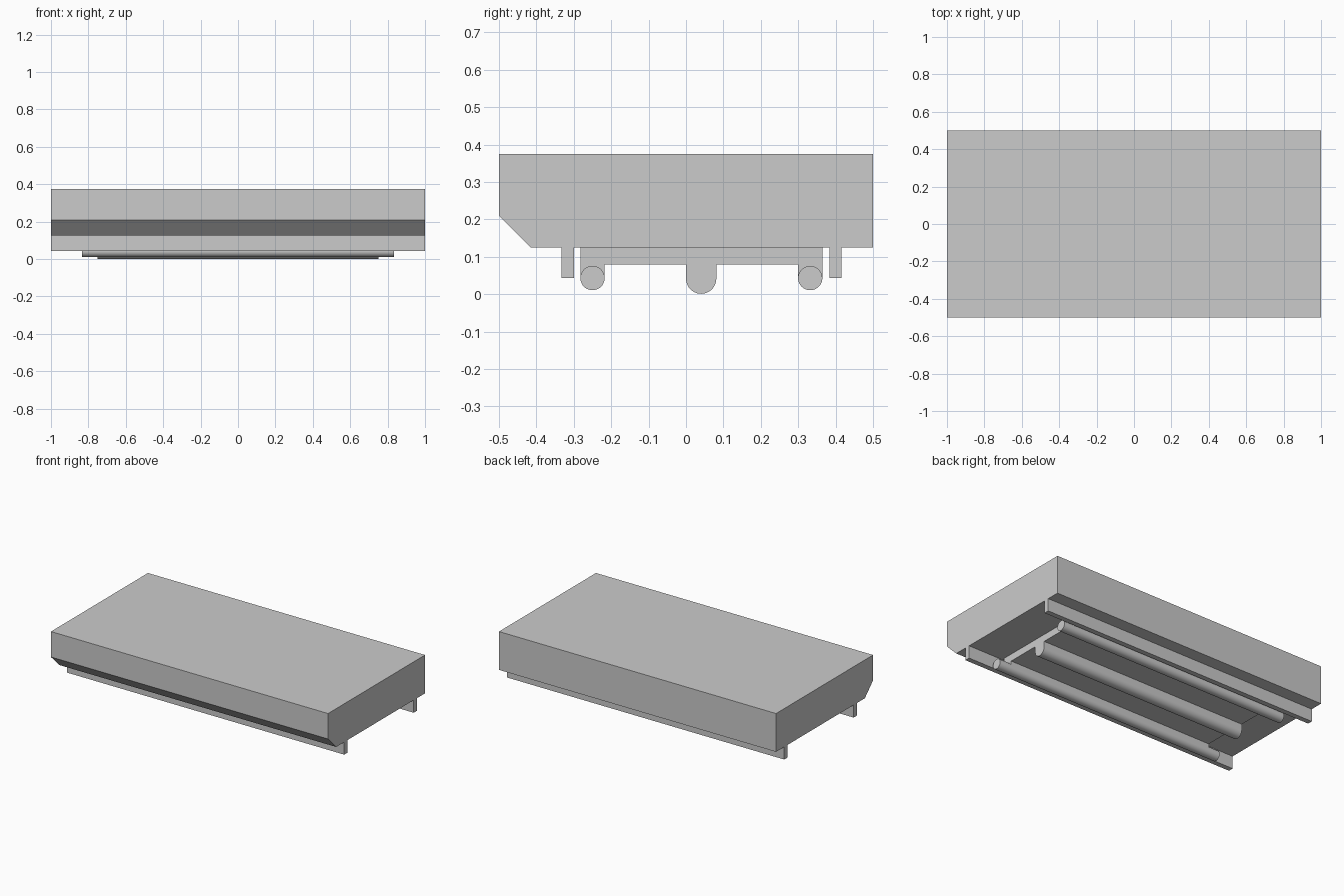
import bpy, bmesh, math

if "Cube" in bpy.data.objects:
    bpy.data.objects.remove(bpy.data.objects["Cube"])


def extrude_profile(name, points, half_length, smooth=False):
    """Extrude a closed (y, z) outline along x, centred on x = 0."""
    bm = bmesh.new()
    face = bm.faces.new([bm.verts.new((-half_length, y, z)) for y, z in points])
    ext = bmesh.ops.extrude_face_region(bm, geom=[face], use_keep_orig=True)
    verts = [v for v in ext["geom"] if isinstance(v, bmesh.types.BMVert)]
    bmesh.ops.translate(bm, verts=verts, vec=(2 * half_length, 0, 0))
    bmesh.ops.recalc_face_normals(bm, faces=bm.faces)
    mesh = bpy.data.meshes.new(name)
    bm.to_mesh(mesh)
    bm.free()
    obj = bpy.data.objects.new(name, mesh)
    bpy.context.collection.objects.link(obj)
    if smooth:
        bpy.ops.object.select_all(action='DESELECT')
        obj.select_set(True)
        bpy.context.view_layer.objects.active = obj
        bpy.ops.object.shade_smooth_by_angle(angle=math.radians(30))
    return obj


def arc(y, z, r, start, end, steps):
    angles = [math.radians(start + (end - start) * i / steps) for i in range(steps + 1)]
    return [(y + r * math.cos(a), z + r * math.sin(a)) for a in angles]


def rect(y0, y1, z0, z1):
    return [(y0, z0), (y1, z0), (y1, z1), (y0, z1)]


BASE, ROD_R, ROD_Z = 0.125, 0.0325, 0.043
FRONT_Y, BACK_Y, MID_Y, MID_R = -0.25, 0.332, 0.0405, 0.0405

# Main slab with chamfered lower front edge
extrude_profile("body", [(-0.5, 0.375), (-0.5, 0.209), (-0.416, BASE),
                         (0.5, BASE), (0.5, 0.375)], 1.0)

# Full-length rails under the slab
extrude_profile("front_rail", rect(-0.333, -0.3, 0.043, BASE), 1.0)
extrude_profile("back_rail", rect(0.383, 0.416, 0.043, BASE), 1.0)

# Underside plate: rod supports at both edges, rounded rib in the middle
plate = [(FRONT_Y - ROD_R, BASE), (FRONT_Y - ROD_R, ROD_Z),
         (FRONT_Y + ROD_R, ROD_Z), (FRONT_Y + ROD_R, 0.079),
         (MID_Y - MID_R, 0.079)]
plate += arc(MID_Y, MID_R + 0.001, MID_R, 180, 360, 24)
plate += [(MID_Y + MID_R, 0.079), (BACK_Y - ROD_R, 0.079),
          (BACK_Y - ROD_R, ROD_Z), (BACK_Y + ROD_R, ROD_Z),
          (BACK_Y + ROD_R, BASE)]
extrude_profile("underside_plate", plate, 0.75, smooth=True)

# Round rods
for name, y in (("front_rod", FRONT_Y), ("back_rod", BACK_Y)):
    extrude_profile(name, arc(y, ROD_Z, ROD_R, 0, 360, 40)[:-1], 0.833, smooth=True)
